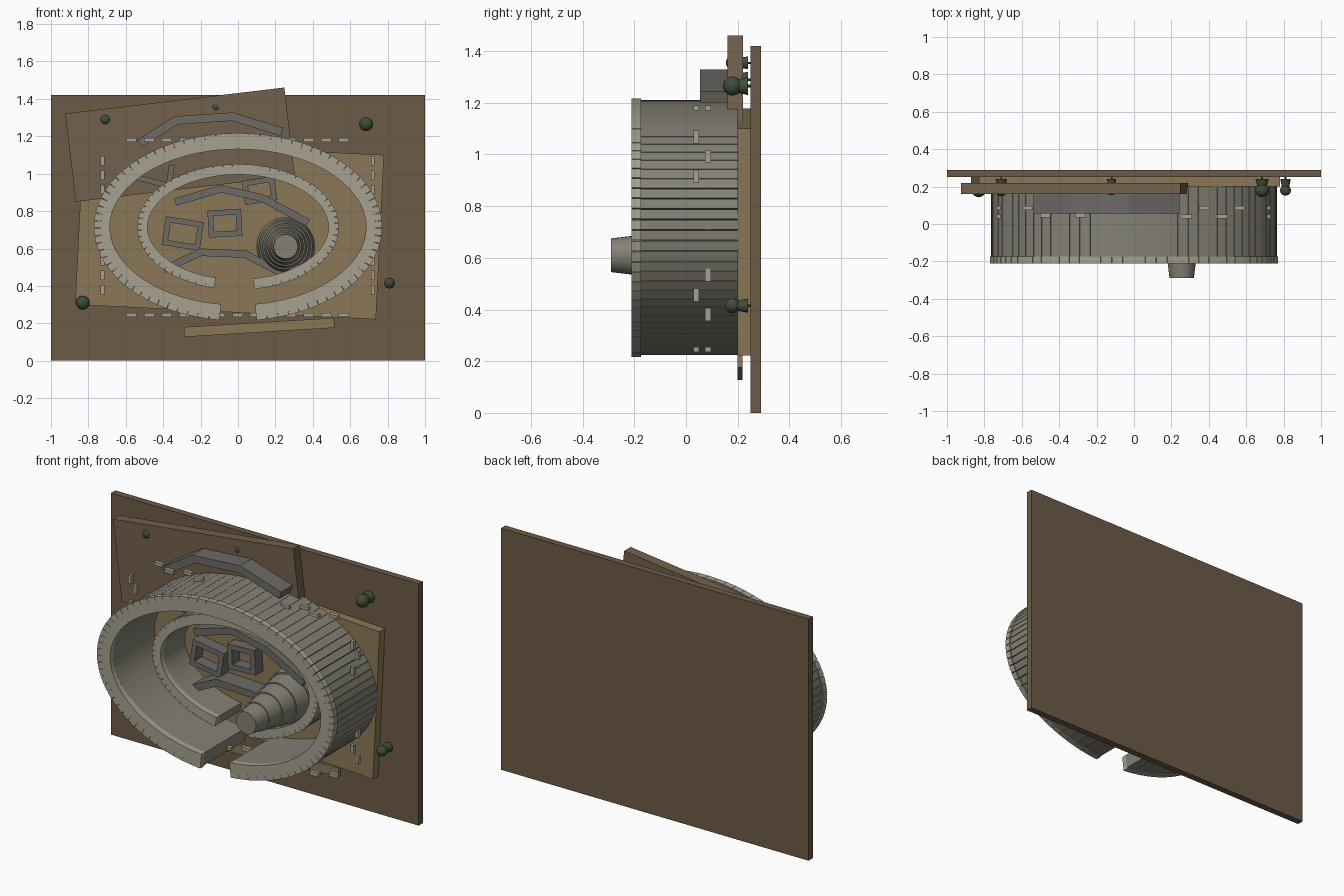
import bpy, bmesh
from math import sin, cos, atan2, radians, hypot, pi
from mathutils import Matrix, Vector

if "Cube" in bpy.data.objects:
    bpy.data.objects.remove(bpy.data.objects["Cube"])


def mat(name, r, g, b):
    m = bpy.data.materials.new(name)
    m.diffuse_color = (r, g, b, 1)
    m.use_nodes = True
    m.node_tree.nodes["Principled BSDF"].inputs["Base Color"].default_value = m.diffuse_color
    return m


BOARD = mat("board_brown", .15, .105, .06)
DARK_SHEET = mat("dark_sheet", .17, .12, .07)
TAN_SHEET = mat("tan_sheet", .26, .19, .095)
STONE = mat("stone", .23, .22, .175)
PALE = mat("pale_stone", .38, .36, .28)
SLATE = mat("slate", .15, .145, .13)
GREEN = mat("pin_green", .05, .075, .04)


def box(bm, x, z, w, h, y0, y1, ang=0):
    """Box lying on the board; ang is counter-clockwise seen from the front."""
    m = (Matrix.Translation((x, (y0 + y1) / 2, z)) @ Matrix.Rotation(-ang, 4, 'Y')
         @ Matrix.Diagonal((w, y1 - y0, h, 1)))
    bmesh.ops.create_cube(bm, size=1, matrix=m)


def cone(bm, x, z, y_back, y_front, r_back, r_front, seg=32):
    m = (Matrix.Translation((x, (y_back + y_front) / 2, z)) @ Matrix.Rotation(pi / 2, 4, 'X'))
    bmesh.ops.create_cone(bm, cap_ends=True, segments=seg, radius1=r_back,
                          radius2=r_front, depth=y_back - y_front, matrix=m)


def finish(bm, name, material, smooth=False):
    me = bpy.data.meshes.new(name)
    bm.to_mesh(me)
    bm.free()
    ob = bpy.data.objects.new(name, me)
    bpy.context.collection.objects.link(ob)
    me.materials.append(material)
    if smooth:
        bpy.context.view_layer.objects.active = ob
        ob.select_set(True)
        bpy.ops.object.shade_smooth_by_angle(angle=radians(35))
        ob.select_set(False)
    return ob


def slab(name, material, *args):
    bm = bmesh.new()
    box(bm, *args)
    finish(bm, name, material)


# Backing board and pinned sheets
slab("backing_board", BOARD, 0, .71, 2, 1.42, .25, .29)
slab("upper_sheet", DARK_SHEET, -.31, 1.155, 1.18, .475, .16, .22, radians(6.8))
slab("main_sheet", TAN_SHEET, -.045, .70, 1.61, .88, .20, .25, radians(-2.8))
slab("lower_strip", TAN_SHEET, .113, .178, .805, .053, .20, .218, radians(3.5))


# Oval walls: rows of blocks along an ellipse, open at the bottom
def oval(name, material, a, b, thick, y0, y1, gap_left, gap_right, n):
    bm = bmesh.new()
    t0 = radians(-90 + gap_right)
    t1 = radians(270 - gap_left)
    pts = []
    for i in range(n + 1):
        t = t0 + (t1 - t0) * i / n
        pts.append(Vector((a * cos(t), .715 + b * sin(t))))
    for p, q in zip(pts, pts[1:]):
        d = q - p
        c = (p + q) / 2
        box(bm, c.x, c.y, d.length * 1.01, thick, y0, y1, atan2(d.y, d.x))
    finish(bm, name, material)


oval("outer_wall", STONE, .724, .456, .079, -.18, .20, 7.5, 7.5, 76)
oval("outer_wall_coping", PALE, .728, .459, .086, -.21, -.175, 7.5, 7.5, 76)
oval("inner_wall", STONE, .512, .308, .052, 0, .20, 14, 9.5, 60)
oval("inner_wall_coping", PALE, .512, .308, .056, -.03, 0, 14, 9.5, 60)

# Stepped round tower
bm = bmesh.new()
for i in range(5):
    r = .155 - .0195 * i
    y = .20 - .098 * i
    cone(bm, .255, .61, y, y - .098, r, r - .012)
finish(bm, "stepped_tower", STONE, True)


# Bent wall segments
def bent_wall(name, pts, y0, width=.045):
    bm = bmesh.new()
    for (x0, z0), (x1, z1) in zip(pts, pts[1:]):
        box(bm, (x0 + x1) / 2, (z0 + z1) / 2, hypot(x1 - x0, z1 - z0) + .012,
            width, y0, .21, atan2(z1 - z0, x1 - x0))
    finish(bm, name, SLATE)


bent_wall("top_bent_wall", [(-.52, 1.165), (-.33, 1.285), (-.03, 1.305), (.23, 1.225)], .055)
bent_wall("middle_bent_wall", [(-.33, .85), (-.09, .92), (.13, .87), (.37, .74)], .07, .04)
bent_wall("lower_bent_wall", [(-.39, .49), (-.2, .58), (.04, .57), (.23, .47)], .09, .04)
bent_wall("side_bent_wall", [(-.54, .98), (-.37, .935), (-.355, 1.04)], .13, .03)


# Roofless huts: four walls each
def hut(name, x, z, w, h, deg, t=.03):
    bm = bmesh.new()
    for sx, sz in ((1, 0), (-1, 0), (0, 1), (0, -1)):
        if sx:
            box(bm, sx * (w - t) / 2, 0, t, h, .13, .205)
        else:
            box(bm, 0, sz * (h - t) / 2, w, t, .13, .205)
    bm.transform(Matrix.Translation((x, 0, z)) @ Matrix.Rotation(radians(-deg), 4, 'Y'))
    finish(bm, name, SLATE)


hut("left_hut", -.295, .68, .205, .155, -9)
hut("centre_hut", -.07, .735, .18, .145, 3)
hut("upper_hut", .115, .91, .175, .13, 9)

# Dashed border, alternating in height off the board
bm = bmesh.new()
for i in range(13):
    y = .045 if i % 2 else .085
    if i in (7, 9, 11):
        y = .04
    for z in (.245, 1.18):
        box(bm, -.57 + .0947 * i, z, .056, .02, y - .55 * .02, y + .55 * .02)
for i in range(10):
    y = .04 if i % 2 else .085
    for x in (-.725, .72):
        box(bm, x, .38 + .0765 * i, .02, .05, y - .011, y + .011)
finish(bm, "dashed_border", PALE)

# Push pins: ball head on a flared foot
for i, (x, z, r) in enumerate([(-.83, .31, .037), (.685, 1.265, .037), (.81, .415, .029),
                               (-.71, 1.29, .032), (-.12, 1.355, .026)]):
    bm = bmesh.new()
    bmesh.ops.create_uvsphere(bm, u_segments=20, v_segments=12, radius=r,
                              matrix=Matrix.Translation((x, .18, z)))
    cone(bm, x, z, .24, .185, r * .95, r * .6, 20)
    cone(bm, x, z, .27, .24, r * .15, r * .15, 8)
    finish(bm, "push_pin_%d" % (i + 1), GREEN, True)
